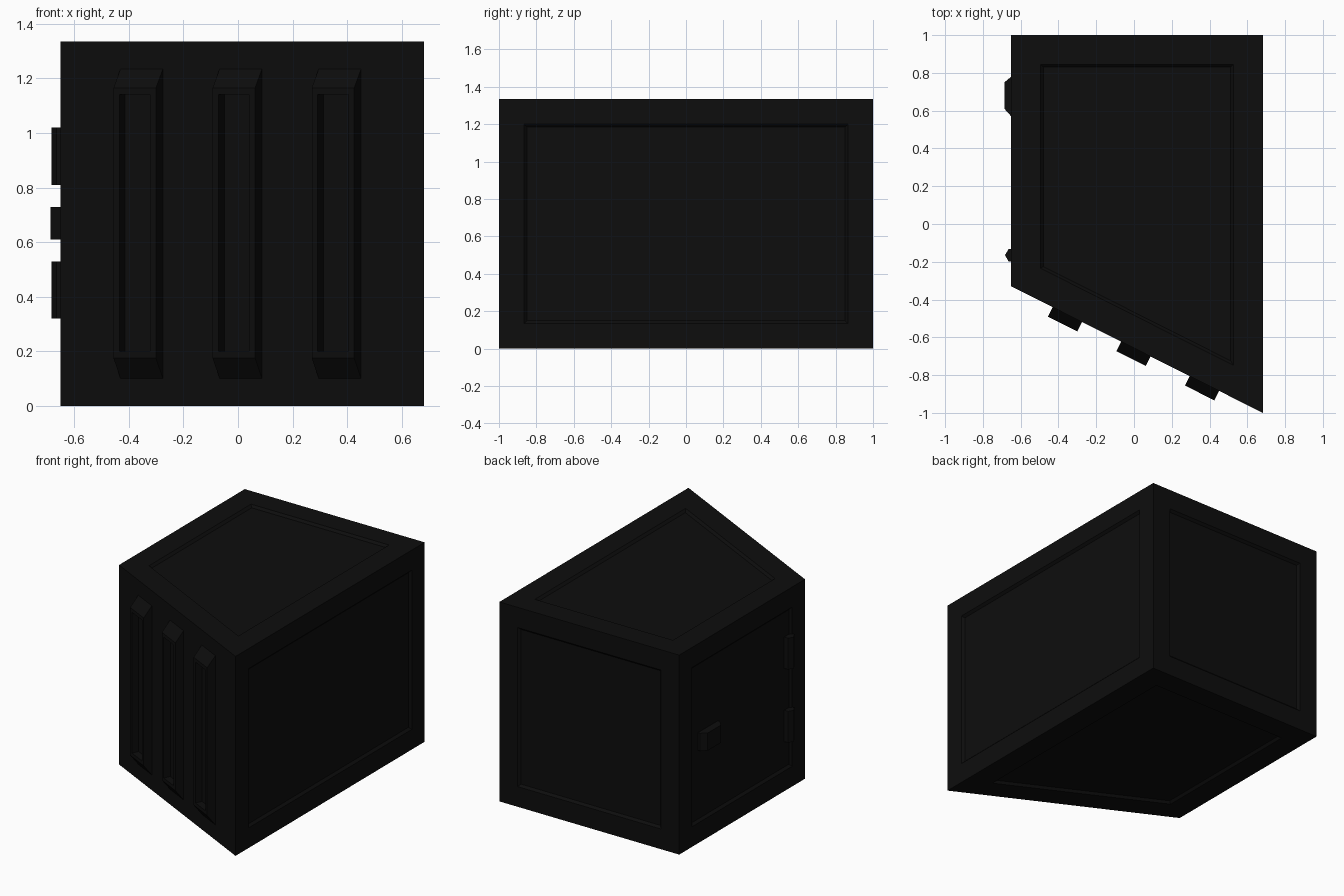
import bpy, bmesh
from mathutils import Vector

if "Cube" in bpy.data.objects:
    bpy.data.objects.remove(bpy.data.objects["Cube"])

H = 1.335
black = bpy.data.materials.new("black")
black.diffuse_color = (0.004, 0.004, 0.004, 1)
black.use_nodes = True
black.node_tree.nodes["Principled BSDF"].inputs["Base Color"].default_value = black.diffuse_color


def finish(bm, name):
    bmesh.ops.recalc_face_normals(bm, faces=bm.faces[:])
    me = bpy.data.meshes.new(name)
    bm.to_mesh(me)
    bm.free()
    me.materials.append(black)
    ob = bpy.data.objects.new(name, me)
    bpy.context.collection.objects.link(ob)
    return ob


def prism(points, z0, z1):
    bm = bmesh.new()
    face = bm.faces.new([bm.verts.new((x, y, z0)) for x, y in points])
    ext = bmesh.ops.extrude_face_region(bm, geom=[face])["geom"]
    for v in ext:
        if isinstance(v, bmesh.types.BMVert):
            v.co.z = z1
    bmesh.ops.recalc_face_normals(bm, faces=bm.faces[:])
    bm.normal_update()
    return bm


# Cabinet body with a slanted front and shallow recessed panels
FL, FR = Vector((-0.65, -0.33, 0)), Vector((0.682, -1, 0))
bm = prism([FL.xy, FR.xy, (0.682, 1), (-0.65, 1)], 0, H)
along = (FR - FL).normalized()
out = Vector((along.y, -along.x, 0))
ends = [f for f in bm.faces if abs(f.normal.z) > 0.9]
sides = [f for f in bm.faces if abs(f.normal.z) < 0.1 and f.normal.dot(out) < 0.9]
for group, margin in ((ends, 0.155), (sides, 0.135)):
    bmesh.ops.inset_individual(bm, faces=group, thickness=margin, use_even_offset=True)
    bmesh.ops.inset_individual(bm, faces=group, thickness=0.015, depth=-0.015,
                               use_even_offset=True)
finish(bm, "cabinet_body")


# Slotted vertical bars on the slanted front
def front_bar(x, name):
    base = FL + along * ((x - FL.x) / along.x)
    half, depth = 0.087, 0.056
    profile = [(-0.005, 0.095), (depth, 0.175), (depth, 1.165), (-0.005, 1.24)]
    bm = bmesh.new()
    rings = []
    for s in (-half, half):
        rings.append([bm.verts.new(base + along * s + out * n + Vector((0, 0, z)))
                      for n, z in profile])
    a, b = rings
    bm.faces.new(a)
    bm.faces.new(b)
    quads = [bm.faces.new((a[i], a[(i + 1) % 4], b[(i + 1) % 4], b[i])) for i in range(4)]
    bmesh.ops.recalc_face_normals(bm, faces=bm.faces[:])
    bm.normal_update()
    face = quads[1]
    bmesh.ops.inset_individual(bm, faces=[face], thickness=0.024, use_even_offset=True)
    bmesh.ops.inset_individual(bm, faces=[face], thickness=0.001, depth=-0.045,
                               use_even_offset=True)
    finish(bm, name)


for i, x in enumerate((-0.353, 0.01, 0.373)):
    front_bar(x, f"front_bar_{i + 1}")

# Door handle on the left side
finish(prism([(-0.63, 0.57), (-0.65, 0.57), (-0.686, 0.61), (-0.686, 0.75),
              (-0.65, 0.78), (-0.63, 0.78)], 0.61, 0.728), "door_handle")

# Six-sided door hinges
for name, z in (("lower_hinge", 0.425), ("upper_hinge", 0.915)):
    bpy.ops.mesh.primitive_cylinder_add(vertices=6, radius=0.038, depth=0.21,
                                        location=(-0.645, -0.165, z),
                                        rotation=(0, 0, 1.5708))
    ob = bpy.context.object
    ob.name = name
    ob.data.materials.append(black)
